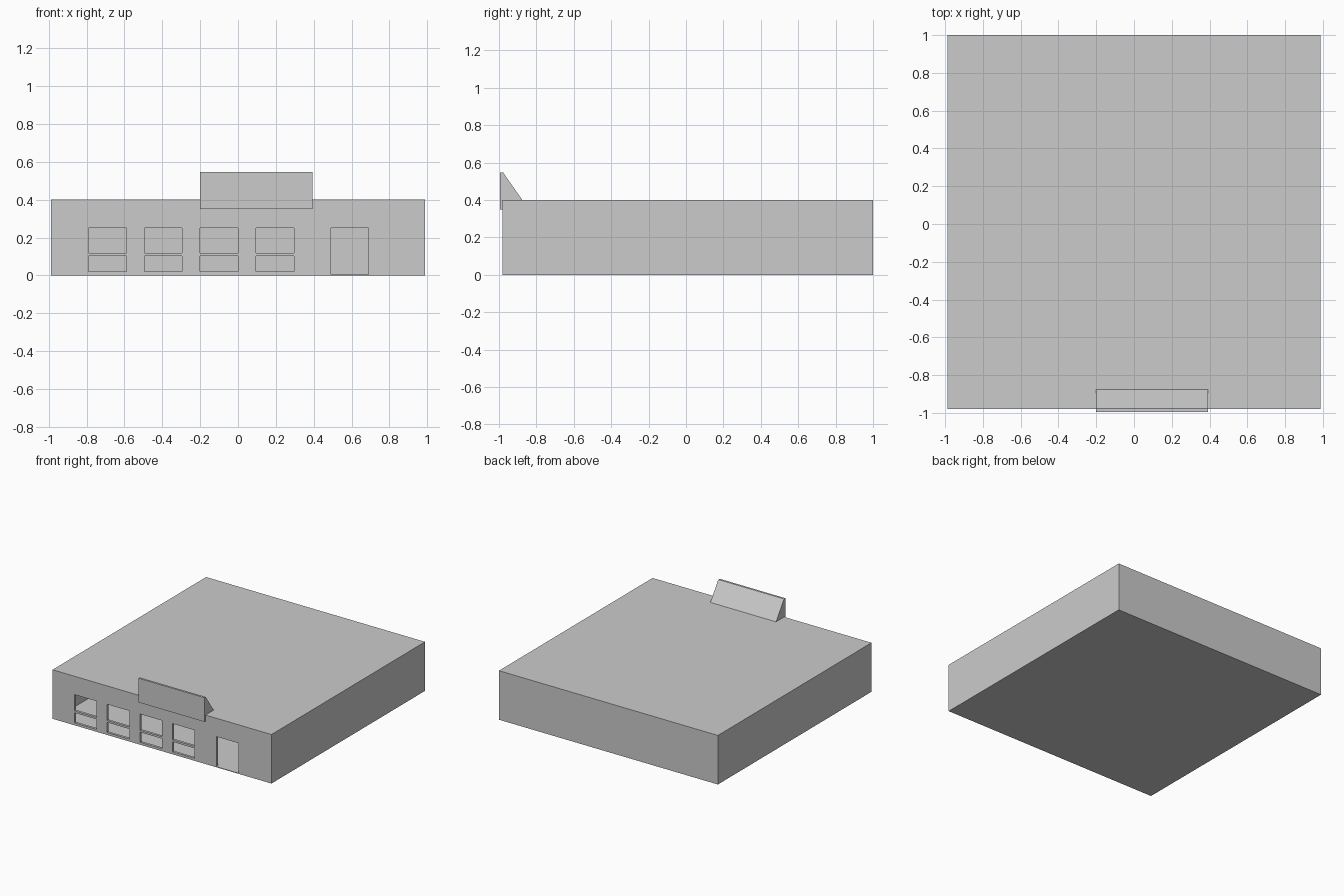
import bpy, bmesh
from mathutils import Matrix, Vector

if "Cube" in bpy.data.objects:
    bpy.data.objects.remove(bpy.data.objects["Cube"])


def add_boxes(name, boxes):
    """One object made of boxes given as (x0, x1, y0, y1, z0, z1)."""
    bm = bmesh.new()
    for x0, x1, y0, y1, z0, z1 in boxes:
        centre = Vector(((x0 + x1) / 2, (y0 + y1) / 2, (z0 + z1) / 2))
        scale = Matrix.Diagonal((x1 - x0, y1 - y0, z1 - z0, 1))
        bmesh.ops.create_cube(bm, size=1, matrix=Matrix.Translation(centre) @ scale)
    return link(name, bm)


def link(name, bm):
    mesh = bpy.data.meshes.new(name)
    bm.to_mesh(mesh)
    bm.free()
    ob = bpy.data.objects.new(name, mesh)
    bpy.context.collection.objects.link(ob)
    return ob


W, FRONT, BACK, TOP = 0.988, -0.98, 1.0, 0.4
T, SLAB = 0.02, 0.005

# hollow building shell: floor, roof, back and side walls
add_boxes("floor", [(-W, W, FRONT, BACK, 0, SLAB)])
add_boxes("roof", [(-W, W, FRONT, BACK, TOP - SLAB, TOP)])
add_boxes("back_wall", [(-W, W, BACK - T, BACK, SLAB, TOP - SLAB)])
for side, name in ((-1, "left_wall"), (1, "right_wall")):
    x0, x1 = sorted((side * W, side * (W - T)))
    add_boxes(name, [(x0, x1, FRONT + T, BACK - T, SLAB, TOP - SLAB)])

# front wall with four pairs of windows and a doorway
front = add_boxes("front_wall", [(-W, W, FRONT, FRONT + T, SLAB, TOP - SLAB)])
openings = [(0.49, 0.69, -1.1, -0.9, -0.1, 0.25)]
for x in (-0.79, -0.495, -0.2, 0.095):
    for z0, z1 in ((0.02, 0.102), (0.118, 0.25)):
        openings.append((x, x + 0.2, -1.1, -0.9, z0, z1))
cutter = add_boxes("opening_cutter", openings)
cutter.hide_render = True
mod = front.modifiers.new("openings", "BOOLEAN")
mod.operation = "DIFFERENCE"
mod.solver = "EXACT"
mod.object = cutter
bpy.context.view_layer.objects.active = front
bpy.ops.object.modifier_apply(modifier=mod.name)
bpy.data.objects.remove(cutter)

# blank sign board with its sloping wedge support on the roof edge
profile = [(-0.995, 0.35), (FRONT, 0.35), (FRONT, TOP), (-0.875, TOP),
           (-0.978, 0.547), (-0.995, 0.547)]
bm = bmesh.new()
face = bm.faces.new([bm.verts.new((-0.2, y, z)) for y, z in profile])
ext = bmesh.ops.extrude_face_region(bm, geom=[face], use_keep_orig=True)
verts = [v for v in ext["geom"] if isinstance(v, bmesh.types.BMVert)]
bmesh.ops.translate(bm, verts=verts, vec=(0.593, 0, 0))
bmesh.ops.recalc_face_normals(bm, faces=bm.faces[:])
link("roof_sign_board", bm)
